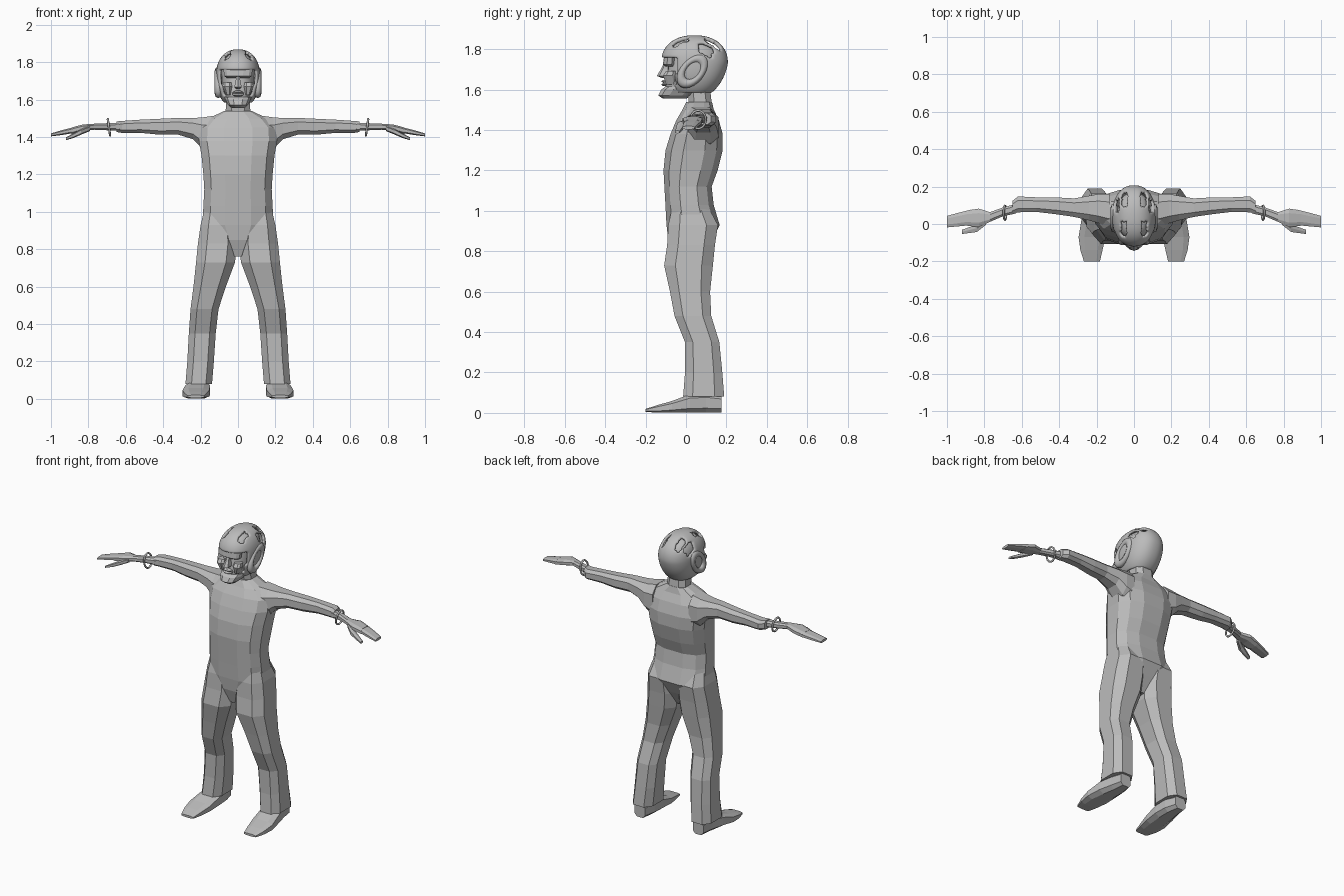
import bpy, bmesh, math
from mathutils import Matrix, Vector

cube = bpy.data.objects.get("Cube")
if cube:
    bpy.data.objects.remove(cube)

grey = bpy.data.materials.new("plain grey")
grey.use_nodes = True
colour = (0.5, 0.5, 0.5, 1)
grey.diffuse_color = colour
grey.node_tree.nodes["Principled BSDF"].inputs["Base Color"].default_value = colour


def finish(name, bm, mirror=False, smooth=False):
    bmesh.ops.recalc_face_normals(bm, faces=bm.faces)
    mesh = bpy.data.meshes.new(name)
    for face in bm.faces:
        face.smooth = smooth
    bm.to_mesh(mesh)
    bm.free()
    mesh.materials.append(grey)
    obj = bpy.data.objects.new(name, mesh)
    bpy.context.collection.objects.link(obj)
    if mirror:
        obj.modifiers.new("mirror", 'MIRROR')
    return obj


def loft(name, rings, sides=8, axis='z', power=0.75, mirror=False, smooth=False):
    """Join rings of (position, low a, high a, low b, high b) along an axis."""
    bm = bmesh.new()
    loops = []
    for t, a0, a1, b0, b1 in rings:
        loop = []
        for i in range(sides):
            ang = math.tau * (i + 0.5) / sides
            c, s = math.cos(ang), math.sin(ang)
            c = math.copysign(abs(c) ** power, c)
            s = math.copysign(abs(s) ** power, s)
            a = (a0 + a1) / 2 + c * (a1 - a0) / 2
            b = (b0 + b1) / 2 + s * (b1 - b0) / 2
            place = {'z': (a, b, t), 'x': (t, a, b), 'y': (a, t, b)}[axis]
            loop.append(bm.verts.new(place))
        loops.append(loop)
    for low, high in zip(loops, loops[1:]):
        for i in range(sides):
            j = (i + 1) % sides
            bm.faces.new((low[i], low[j], high[j], high[i]))
    bm.faces.new(loops[0])
    bm.faces.new(loops[-1])
    return finish(name, bm, mirror, smooth)


def even(rows):
    """Rows of (height, half width, front, back) become symmetric rings."""
    return [(z, -w, w, front, back) for z, w, front, back in rows]


# Jacket and neck
loft("torso", even([
    (.76, .04, -.06, .08), (.85, .13, -.09, .13), (.93, .195, -.1, .17),
    (1.03, .19, -.105, .14), (1.12, .185, -.11, .13), (1.2, .19, -.115, .16),
    (1.3, .2, -.105, .185), (1.38, .215, -.08, .185), (1.45, .21, -.05, .165),
    (1.5, .16, -.02, .14), (1.54, .075, .0, .13)]), sides=12)
loft("neck", even([(1.48, .085, -.01, .14), (1.54, .07, .01, .13),
                   (1.63, .065, .0, .12)]))

# Trouser legs, with a hem that hides the ankle
loft("trouser_leg", [
    (1.03, .03, .18, -.07, .11), (.93, .01, .205, -.095, .165),
    (.83, .0, .22, -.1, .15), (.73, .01, .23, -.115, .14),
    (.6, .06, .243, -.085, .125), (.48, .1, .258, -.062, .13),
    (.35, .115, .267, -.01, .17), (.2, .125, .275, -.01, .185),
    (.08, .135, .285, -.02, .195)], mirror=True, power=.7)
loft("shoe", [
    (-.2, .18, .27, .005, .02), (-.14, .165, .29, .0, .04),
    (-.07, .15, .3, .0, .06), (.02, .145, .285, .0, .095),
    (.1, .15, .265, .0, .1), (.175, .17, .25, .0, .09)],
    axis='y', mirror=True, power=.65)

# Sleeves, hands and wrist rings
loft("sleeve", [
    (.13, -.02, .165, 1.3, 1.52), (.19, .0, .165, 1.33, 1.51),
    (.24, .015, .155, 1.385, 1.505), (.32, .035, .14, 1.41, 1.505),
    (.42, .05, .145, 1.41, 1.5), (.52, .062, .145, 1.42, 1.495),
    (.62, .06, .15, 1.42, 1.488), (.65, .052, .125, 1.425, 1.485)],
    axis='x', mirror=True)
loft("palm", [
    (.63, .055, .11, 1.432, 1.478), (.7, .04, .09, 1.435, 1.475),
    (.77, .01, .065, 1.438, 1.472), (.83, -.02, .085, 1.43, 1.468),
    (.89, -.012, .075, 1.415, 1.452)], axis='x', mirror=True)
loft("fingers", [
    (.87, -.008, .08, 1.422, 1.455), (.94, -.015, .062, 1.41, 1.438),
    (1, -.02, .045, 1.403, 1.42)], axis='x', mirror=True)
loft("thumb", [
    (.79, -.005, .025, 1.432, 1.46), (.84, -.045, .0, 1.412, 1.442),
    (.88, -.05, -.015, 1.395, 1.42), (.92, -.055, -.03, 1.383, 1.398)],
    axis='x', mirror=True, sides=6)


def ring(name, place, scale, tilt, major, minor):
    """A ring facing sideways, leaning by tilt, with a mirrored twin."""
    bpy.ops.mesh.primitive_torus_add(major_segments=24, minor_segments=8,
                                     major_radius=major, minor_radius=minor)
    obj = bpy.context.object
    obj.name = name
    size = Matrix.Diagonal((*scale, 1))
    upright = Matrix.Rotation(math.pi / 2, 4, 'Y')
    obj.data.transform(Matrix.Translation(place) @ tilt @ upright @ size)
    obj.data.materials.append(grey)
    obj.matrix_world = Matrix()
    for face in obj.data.polygons:
        face.use_smooth = True
    obj.modifiers.new("mirror", 'MIRROR')


ring("wrist_ring", (.69, .06, 1.452), (1, .85, 1),
     Matrix.Rotation(math.radians(8), 4, 'Y'), .045, .006)

# Padded helmet shell, opened for the face, neck and vents
bm = bmesh.new()
bmesh.ops.create_uvsphere(bm, u_segments=48, v_segments=36, radius=1)
for v in bm.verts:
    x, y, z = (math.copysign(abs(k) ** .88, k) for k in v.co)
    drop = max(0, -z)
    v.co = Vector((x * .108, .042 + y * (.157 - .02 * drop) - .015 * drop,
                   1.73 + z * (.13 if z > 0 else .17)))
vents = [(.055, -.025, .014, .035), (.05, .13, .016, .035), (.088, .1, .012, .03)]


def is_open(face):
    x, y, z = face.calc_center_median()
    if z < 1.59 or (y < -.05 and z < 1.755):
        return True
    return z > 1.755 and any(abs(abs(x) - cx) < wx and abs(y - cy) < wy
                             for cx, cy, wx, wy in vents)


bmesh.ops.delete(bm, geom=[f for f in bm.faces if is_open(f)], context='FACES')
helmet = finish("helmet", bm, smooth=True)
pad = helmet.modifiers.new("padding", 'SOLIDIFY')
pad.thickness = .018
pad.offset = 0
rounded = helmet.modifiers.new("rounding", 'SUBSURF')
rounded.levels = rounded.render_levels = 1

ring("ear_pad", (.105, .032, 1.692), (.072, .044, .055),
     Matrix.Rotation(math.radians(-40), 4, 'X'), 1, .36)

# Head and face
loft("head", even([
    (1.57, .045, -.1, .08), (1.6, .068, -.105, .11), (1.65, .082, -.1, .14),
    (1.7, .09, -.09, .165), (1.75, .09, -.085, .17), (1.8, .085, -.08, .155),
    (1.84, .05, -.04, .1)]), sides=16, power=.85, smooth=True)
loft("chin_guard", even([
    (1.555, .035, -.115, .0), (1.572, .055, -.14, .04),
    (1.6, .07, -.125, .07), (1.615, .075, -.105, .08)]), sides=12)
loft("nose", even([
    (1.658, .012, -.12, -.08), (1.668, .022, -.145, -.08),
    (1.7, .014, -.125, -.08), (1.74, .01, -.105, -.08)]), sides=6)
loft("lips", even([
    (1.618, .02, -.115, -.08), (1.625, .03, -.124, -.08),
    (1.633, .032, -.114, -.08), (1.641, .028, -.124, -.08),
    (1.648, .015, -.115, -.08)]))
loft("brow", even([
    (1.715, .06, -.1, -.05), (1.725, .075, -.115, -.05),
    (1.76, .08, -.11, -.05)]), sides=12)
loft("cheek", [
    (1.625, .04, .065, -.1, -.05), (1.67, .03, .085, -.115, -.05),
    (1.692, .035, .08, -.1, -.05)], mirror=True)
